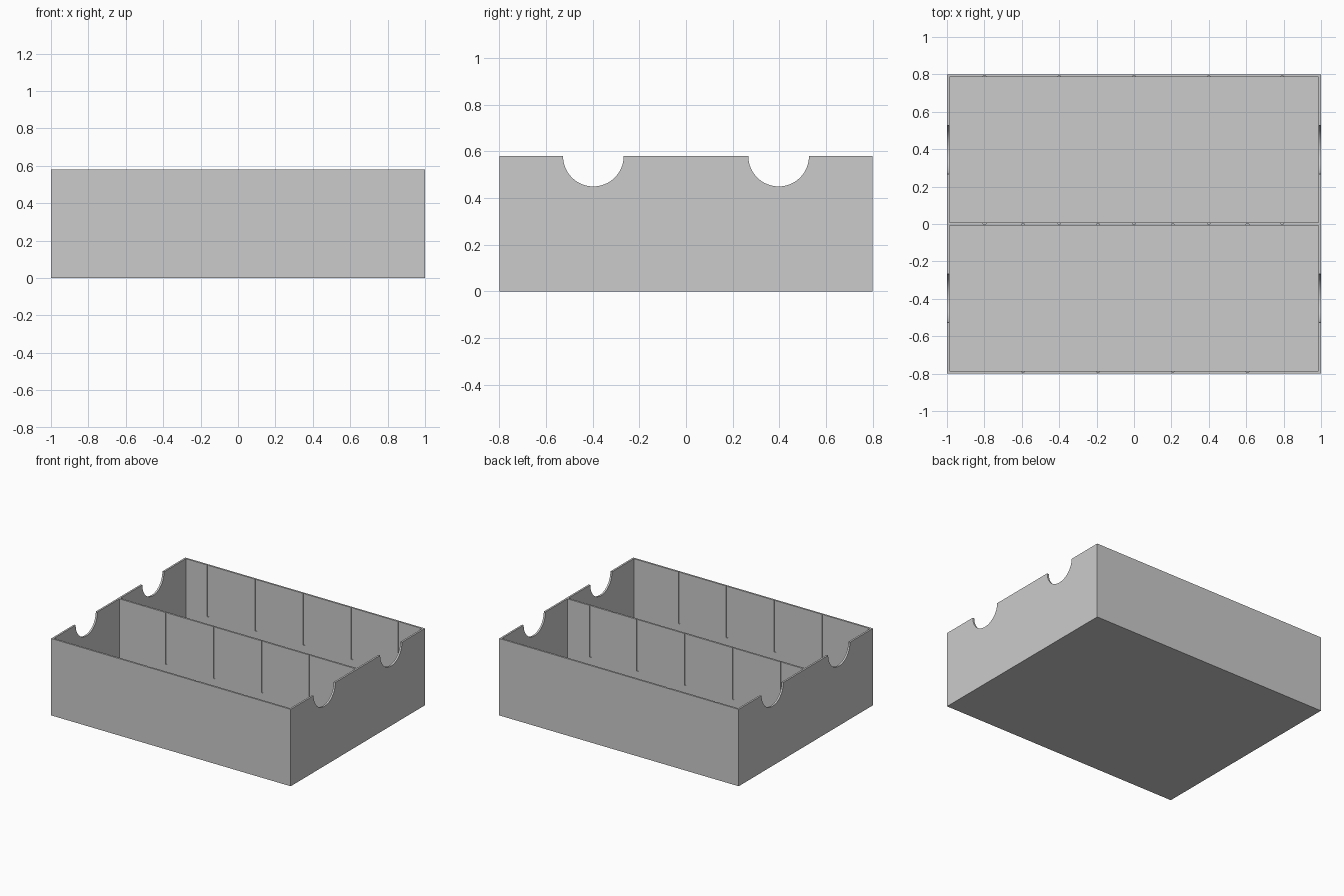
import bpy, bmesh, math
from mathutils import Matrix, Vector

if "Cube" in bpy.data.objects:
    bpy.data.objects.remove(bpy.data.objects["Cube"])

HALF_X, HALF_Y, HEIGHT = 1.0, 0.8, 0.58
WALL = 0.014            # wall, divider and floor thickness
SLOT_W, SLOT_DEPTH, SLOT_Z = 0.015, 0.006, 0.19
NOTCH_R, NOTCH_Y = 0.13, 0.397


def add_box(bm, lo, hi):
    lo, hi = Vector(lo), Vector(hi)
    mat = Matrix.Translation((lo + hi) / 2) @ Matrix.Diagonal((*(hi - lo), 1))
    bmesh.ops.create_cube(bm, size=1, matrix=mat)


def make_object(name, bm):
    mesh = bpy.data.meshes.new(name)
    bm.to_mesh(mesh)
    bm.free()
    obj = bpy.data.objects.new(name, mesh)
    bpy.context.collection.objects.link(obj)
    return obj


def cut(target, name, bm):
    cutter = make_object(name, bm)
    cutter.hide_render = True
    mod = target.modifiers.new(name, 'BOOLEAN')
    mod.operation, mod.solver, mod.object = 'DIFFERENCE', 'EXACT', cutter
    bpy.context.view_layer.objects.active = target
    bpy.ops.object.modifier_apply(modifier=mod.name)
    bpy.data.objects.remove(cutter)


# Solid block for the tray
bm = bmesh.new()
add_box(bm, (-HALF_X, -HALF_Y, 0), (HALF_X, HALF_Y, HEIGHT))
tray = make_object("divided_tray", bm)

# Two compartments, leaving the long divider between them
bm = bmesh.new()
inner_x, inner_y, half_div = HALF_X - WALL, HALF_Y - WALL, WALL / 2
for y0, y1 in ((-inner_y, -half_div), (half_div, inner_y)):
    add_box(bm, (-inner_x, y0, WALL), (inner_x, y1, HEIGHT + 0.1))
cut(tray, "compartments", bm)

# Partition slots, staggered between the two compartments
bm = bmesh.new()
back_slots = (-0.8, -0.4, 0, 0.4, 0.793)
front_slots = (-0.593, -0.193, 0.207, 0.607)
for side, slots in ((1, back_slots), (-1, front_slots)):
    for x in slots:
        for face, into in ((side * inner_y, side), (side * half_div, -side)):
            y0, y1 = sorted((face + into * SLOT_DEPTH, face - into * 0.02))
            add_box(bm, (x - SLOT_W / 2, y0, SLOT_Z),
                    (x + SLOT_W / 2, y1, HEIGHT + 0.1))
cut(tray, "slots", bm)

# Half-round finger notches through both end walls
bm = bmesh.new()
for y in (-NOTCH_Y, NOTCH_Y):
    bmesh.ops.create_cone(
        bm, cap_ends=True, segments=64, radius1=NOTCH_R, radius2=NOTCH_R,
        depth=2.4, matrix=Matrix.Translation((0, y, HEIGHT))
        @ Matrix.Rotation(math.pi / 2, 4, 'Y'))
cut(tray, "notches", bm)

# Smooth notch curves, sharp box edges
tray.select_set(True)
bpy.context.view_layer.objects.active = tray
bpy.ops.object.shade_smooth_by_angle(angle=math.radians(30))
